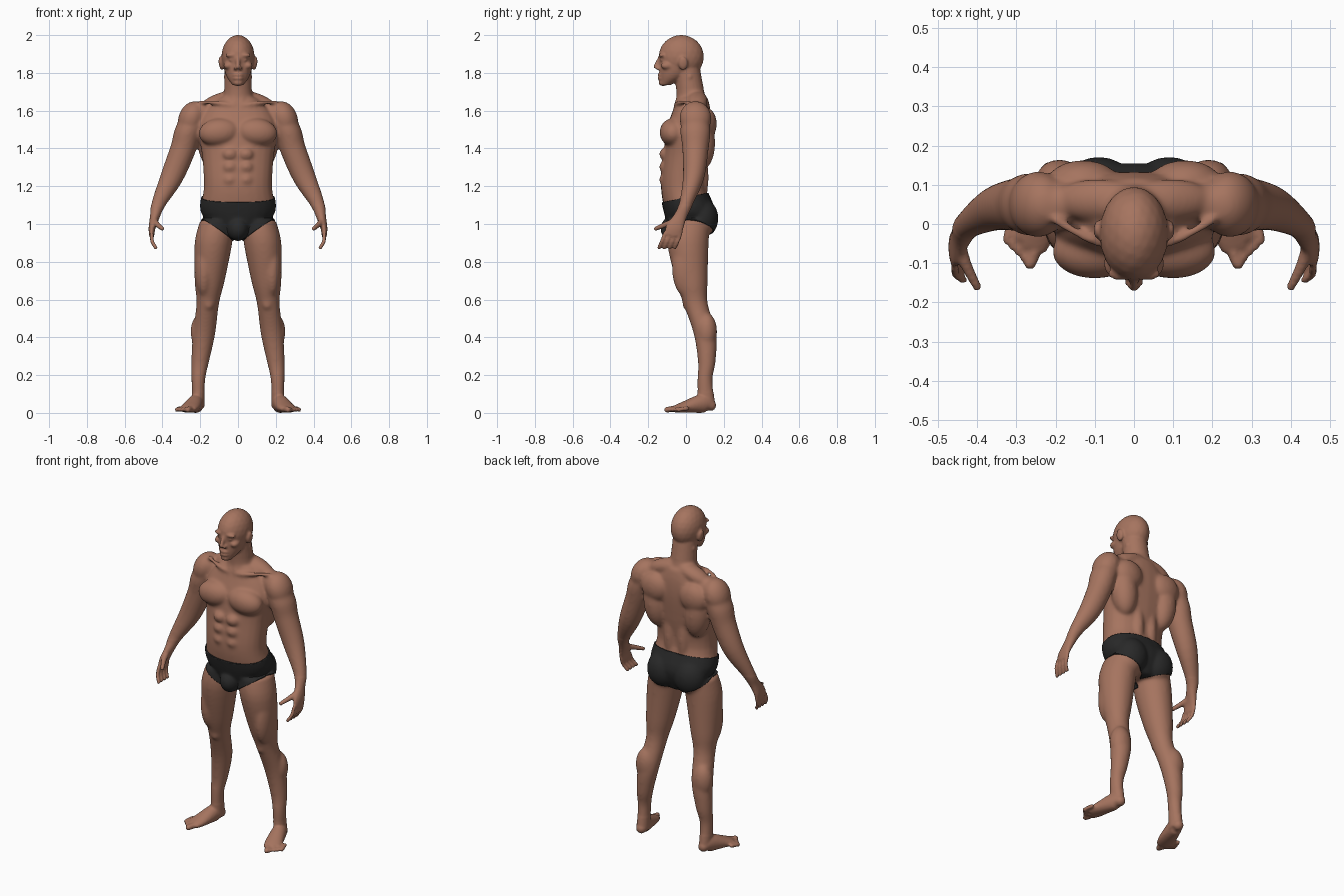
import bpy
import bmesh
from math import cos, sin, pi, copysign
from mathutils import Vector, Matrix, Euler

cube = bpy.data.objects.get("Cube")
if cube:
    bpy.data.objects.remove(cube, do_unlink=True)

RIGHTWARD, BACKWARD, UP = Matrix.Identity(3)


def material(name, colour):
    mat = bpy.data.materials.new(name)
    mat.use_nodes = True
    mat.diffuse_color = (*colour, 1)
    mat.node_tree.nodes["Principled BSDF"].inputs["Base Color"].default_value = (*colour, 1)
    return mat


def ball(bm, centre, radii, tilt=0):
    """Ellipsoid for one muscle or bump, tilted sideways."""
    matrix = Matrix.LocRotScale(Vector(centre), Euler((0, tilt, 0)), Vector(radii))
    bmesh.ops.create_icosphere(bm, subdivisions=3, radius=1, matrix=matrix)


def spline(rows, steps=4):
    """Smooth curve through sections of x, y, z and one or two radii."""
    rows = [Vector((*row[:4], row[-1])) for row in rows]
    rows = [rows[0]] + rows + [rows[-1]]
    points = []
    for a, b, c, d in zip(rows, rows[1:], rows[2:], rows[3:]):
        for step in range(steps):
            t = step / steps
            points.append(b + ((c - a) * t + (a * 2 - b * 5 + c * 4 - d) * t * t
                               + (b * 3 - a - c * 3 + d) * t * t * t) * 0.5)
    return points + [rows[-1]]


def loft(bm, rows, ref=None, power=1, sides=24):
    """Skin the sections: level rings, or rings across the path when ref is given."""
    points = spline(rows)
    rings = []
    for i, point in enumerate(points):
        centre = Vector(point[:3])
        across, along = RIGHTWARD, BACKWARD
        if ref:
            after, before = points[min(i + 1, len(points) - 1)], points[max(i - 1, 0)]
            tangent = (Vector(after[:3]) - Vector(before[:3])).normalized()
            along = (ref - tangent * ref.dot(tangent)).normalized()
            across = along.cross(tangent)
        ring = []
        for side in range(sides):
            c, s = cos(2 * pi * side / sides), sin(2 * pi * side / sides)
            c, s = copysign(abs(c) ** power, c), copysign(abs(s) ** power, s)
            ring.append(bm.verts.new(centre + across * c * point[3] + along * s * point[4]))
        rings.append(ring)
    for low, high in zip(rings, rings[1:]):
        for i in range(sides):
            j = (i + 1) % sides
            bm.faces.new((low[i], low[j], high[j], high[i]))
    bm.faces.new(rings[0])
    bm.faces.new(rings[-1])
    if ref:  # rounded ends
        for row in (rows[0], rows[-1]):
            ball(bm, row[:3], [min(row[3:])] * 3)


def central_loft(bm, rows, power=1):
    loft(bm, [(0, *row) for row in rows], power=power)


def add_object(name, bm, mat):
    for face in bm.faces:
        face.smooth = True
    mesh = bpy.data.meshes.new(name)
    bm.to_mesh(mesh)
    mesh.materials.append(mat)
    obj = bpy.data.objects.new(name, mesh)
    bpy.context.collection.objects.link(obj)
    return obj


def everything(bm):
    return bm.verts[:] + bm.edges[:] + bm.faces[:]


skin = material("skin", (.38, .175, .115))
cloth = material("black cloth", (.022, .022, .022))
bm = bmesh.new()

# Leg
loft(bm, [(.11, .02, 1.02, .09, .11), (.13, .01, .9, .1, .11), (.15, .03, .7, .08, .085),
          (.16, .05, .58, .06, .065), (.18, .1, .42, .06, .06), (.2, .11, .27, .047, .047),
          (.21, .1, .17, .036, .04), (.21, .11, .03, .034, .048)])

# Foot and toes
loft(bm, [(.21, .13, .04, .03), (.22, .09, .05, .04, .05),
          (.25, -.01, .03, .05, .03), (.27, -.05, .02, .05, .02)], UP)
for i in range(5):
    size = .011 if i else .016
    loft(bm, [(.24 + .018 * i, -.04 + .012 * i, .024, size),
              (.265 + .015 * i, -.1 + .015 * i, .017, size)], UP)

# Arm running into the palm
loft(bm, [(.19, .05, 1.59, .06), (.26, .05, 1.5, .07, .08), (.29, .05, 1.4, .068, .07),
          (.35, .04, 1.25, .061, .057), (.42, 0, 1.11, .038, .036), (.44, -.03, 1.04, .026, .034),
          (.455, -.06, .98, .018, .047), (.457, -.07, .94, .014, .044)], BACKWARD)

# Thumb and fingers
loft(bm, [(.445, -.05, 1.02, .017), (.43, -.1, 1, .015), (.4, -.16, .975, .011)], UP)
for i in range(4):
    spread = i * .028
    loft(bm, [(.457, spread - .112, .95, .01), (.455, spread - .127, .91, .01),
              (.436, spread - .143, .875, .01)], BACKWARD)

# Collarbone and neck tendon
loft(bm, [(.02, -.055, 1.625, .012), (.1, -.045, 1.64, .012), (.2, .01, 1.645, .012)], UP)
loft(bm, [(.06, .02, 1.78, .016), (.015, -.05, 1.64, .013)], BACKWARD)

# Muscles of one side: centre, radii and sometimes tilt
muscles = {
    "pectoral": ((.1, -.07, 1.485), (.11, .07, .075), .1),
    "deltoid": ((.245, .05, 1.56), (.07, .085, .095), -.4),
    "trapezius": ((.09, .06, 1.65), (.12, .055, .045), .32),
    "latissimus": ((.14, .08, 1.43), (.075, .075, .15), .1),
    "shoulder blade": ((.13, .11, 1.53), (.09, .053, .085)),
    "buttock": ((.09, .085, 1.03), (.09, .08, .1)),
    "back column": ((.045, .075, 1.25), (.04, .045, .16)),
    "outer thigh": ((.18, 0, .77), (.05, .075, .16)),
    "kneecap": ((.155, .01, .58), (.03, .03, .04)),
    "calf": ((.19, .11, .43), (.062, .055, .1)),
}
for muscle in muscles.values():
    ball(bm, *muscle)
for row in range(3):
    ball(bm, (.042, -.112, 1.235 + row * .067), (.04, .03, .034))

# Face features of one side
features = {
    "ear": ((.09, -.015, 1.85), (.012, .025, .036), .15),
    "brow": ((.034, -.126, 1.893), (.034, .018, .011)),
    "cheekbone": ((.053, -.1, 1.838), (.024, .034, .02)),
    "eye": ((.033, -.121, 1.87), (.017, .016, .012)),
    "nostril": ((.013, -.148, 1.824), (.01, .014, .009)),
}
for feature in features.values():
    ball(bm, *feature)

# Mirror everything so far to the other side
twin = bmesh.ops.duplicate(bm, geom=everything(bm))["geom"]
for part in twin:
    if isinstance(part, bmesh.types.BMVert):
        part.co.x *= -1
bmesh.ops.reverse_faces(bm, faces=[f for f in twin if isinstance(f, bmesh.types.BMFace)])

# Torso, neck and head
central_loft(bm, [(.02, .94, .07, .09), (.02, 1.06, .19, .13), (-.015, 1.2, .18, .118),
                  (0, 1.36, .19, .12), (.015, 1.5, .21, .118), (.03, 1.6, .17, .1),
                  (.035, 1.67, .1, .08)], power=.88)
central_loft(bm, [(.035, 1.6, .085), (.02, 1.72, .073), (0, 1.85, .07)])
central_loft(bm, [(-.11, 1.735, .028, .026), (-.064, 1.79, .065, .077),
                  (-.045, 1.88, .08, .092), (-.035, 1.95, .06, .08)])
ball(bm, (0, -.025, 1.885), (.088, .12, .116))

# Chin, lips, nose and pouch
ball(bm, (0, -.122, 1.748), (.028, .024, .018))
for height in (1.771, 1.79):
    ball(bm, (0, -.135, height), (.028, .015, .009))
loft(bm, [(0, -.136, 1.885, .01), (0, -.161, 1.833, .012)], BACKWARD)
ball(bm, (0, -.07, .975), (.05, .06, .06))

# Fuse the parts into one skin
body = add_object("rough body", bm, skin)
fuse = body.modifiers.new("fuse", 'REMESH')
fuse.mode = 'VOXEL'
fuse.voxel_size = .007
fused = bpy.data.meshes.new_from_object(body.evaluated_get(bpy.context.evaluated_depsgraph_get()))
bpy.data.objects.remove(body, do_unlink=True)
bm.clear()
bm.from_mesh(fused)
bpy.data.meshes.remove(fused)


def soften(verts, rounds):
    for _ in range(rounds):
        bmesh.ops.smooth_vert(bm, verts=verts, factor=.5,
                              use_axis_x=True, use_axis_y=True, use_axis_z=True)


# Blend the muscles broadly, the face, hands and feet only lightly
soften(bm.verts[:], 1)
soften([v for v in bm.verts if .11 < v.co.z < 1.72 and (abs(v.co.x) < .38 or v.co.z > 1.1)], 10)
for vert in bm.verts:
    vert.co.z = max(vert.co.z, 0)
add_object("body", bm, skin)


# Briefs: the hip area cut along the waist and leg openings, then thickened
def cut(geom, point, normal, **options):
    bmesh.ops.bisect_plane(bm, geom=geom, dist=.0004, plane_co=point, plane_no=normal, **options)


def leg_opening(x, y):
    side = copysign(1, x)
    slope, lean = (.4, .2) if y > 0 else (.7, .1)
    return Vector((side * .2, 0, 1.03)), Vector((-side * slope, lean, 1))


cut(everything(bm), (0, 0, 1.14), (0, -.2, 1), clear_outer=True)
cut(everything(bm), (0, 0, .86), UP, clear_inner=True)
bmesh.ops.delete(bm, geom=[v for v in bm.verts if abs(v.co.x) > .3], context='VERTS')
cut(everything(bm), (0, 0, 1), BACKWARD)
cut(everything(bm), (0, 0, 1), RIGHTWARD)
for x in (1, -1):
    for y in (1, -1):
        parts = set()
        for face in bm.faces:
            middle = face.calc_center_median()
            if middle.x * x > 0 and middle.y * y > 0:
                parts.update([face], face.edges, face.verts)
        cut(list(parts), *leg_opening(x, y))
bare = []
for face in bm.faces:
    middle = face.calc_center_median()
    point, normal = leg_opening(middle.x, middle.y)
    if (middle - point).dot(normal) < 0:
        bare.append(face)
bmesh.ops.delete(bm, geom=bare, context='FACES')
briefs = add_object("briefs", bm, cloth)
thicken = briefs.modifiers.new("thickness", 'SOLIDIFY')
thicken.thickness = .007
thicken.offset = 1
bm.free()
